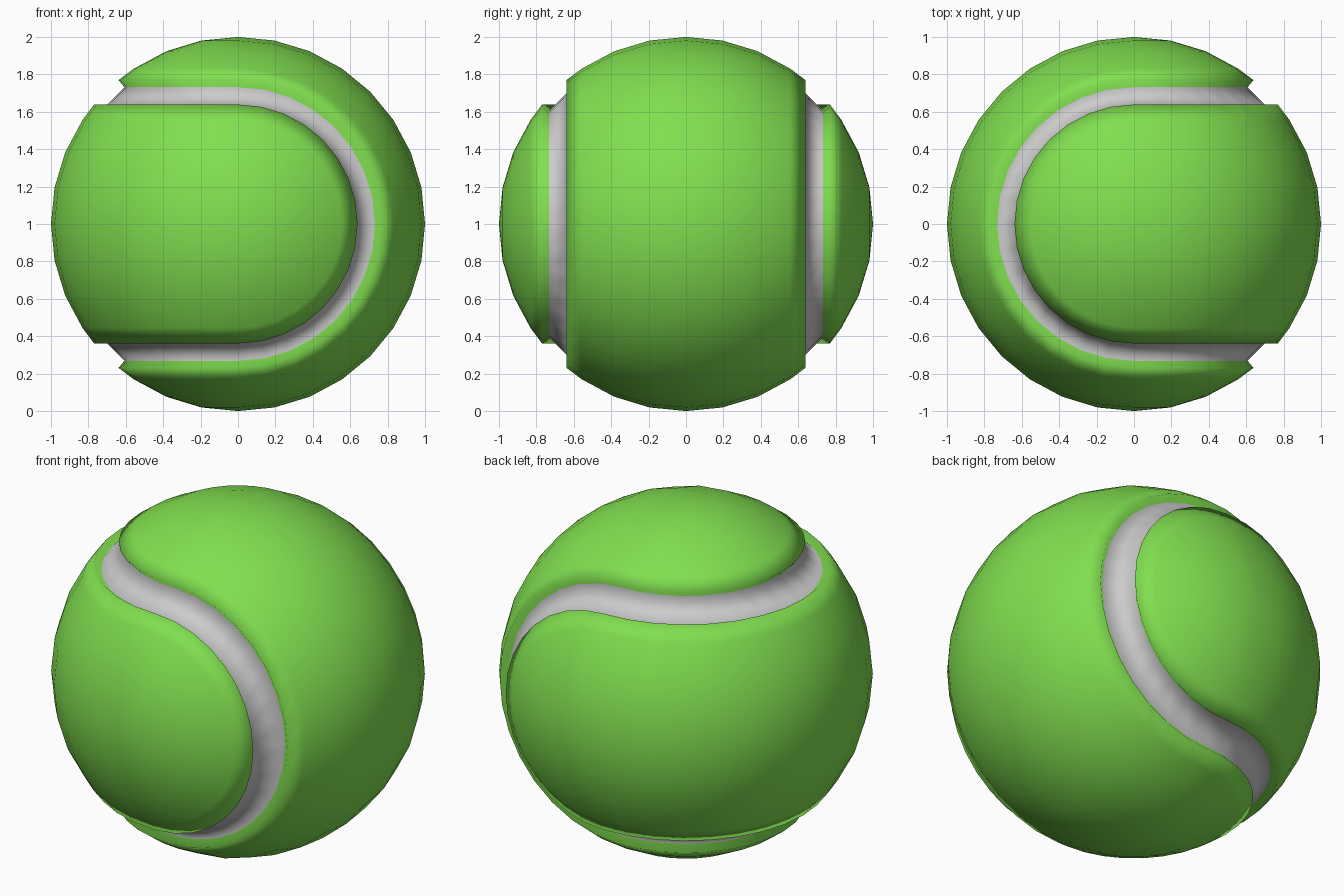
import bpy, bmesh
from math import sin, cos, radians, pi
from mathutils import Matrix

if "Cube" in bpy.data.objects:
    bpy.data.objects.remove(bpy.data.objects["Cube"])


def material(name, color):
    m = bpy.data.materials.new(name)
    m.diffuse_color = color
    m.use_nodes = True
    m.node_tree.nodes["Principled BSDF"].inputs["Base Color"].default_value = m.diffuse_color
    return m


# Quarter cross-section as (angle, radius): panel, groove, panel
EDGE, FLOOR = 39.7, 0.951
side = [(0, 1), (11.25, 1), (22.5, 1), (33.75, 1), (EDGE, 1), (EDGE, FLOOR)]
quarter = side + [(90 - a, r) for a, r in reversed(side)]
profile = quarter + [(180 - a, r) for a, r in reversed(quarter[:-1])]

bm = bmesh.new()

# Half ball: profile swept half a turn about the y axis (x > 0 side)
verts = [bm.verts.new((0, -r * cos(radians(a)), -r * sin(radians(a)))) for a, r in profile]
edges = [bm.edges.new(pair) for pair in zip(verts, verts[1:])]
bmesh.ops.spin(bm, geom=verts + edges, cent=(0, 0, 0), axis=(0, -1, 0),
               angle=pi, steps=16, use_duplicate=False)
if max(v.co.x for v in bm.verts) < 0.5:
    bmesh.ops.scale(bm, vec=(-1, 1, 1), verts=bm.verts[:])

# Other half: the same shape turned half a turn, so the seam interlocks
copy = bmesh.ops.duplicate(bm, geom=bm.verts[:] + bm.edges[:] + bm.faces[:])
turned = [g for g in copy["geom"] if isinstance(g, bmesh.types.BMVert)]
bmesh.ops.rotate(bm, verts=turned, cent=(0, 0, 0), matrix=Matrix.Rotation(pi, 3, (0, 1, 1)))
bmesh.ops.remove_doubles(bm, verts=bm.verts[:], dist=0.0005)
bmesh.ops.recalc_face_normals(bm, faces=bm.faces[:])

# Groove floor is grey, panels and groove walls are green
for f in bm.faces:
    f.smooth = True
    f.material_index = 1 if max(v.co.length for v in f.verts) < 0.97 else 0
bmesh.ops.translate(bm, vec=(0, 0, 1), verts=bm.verts[:])

mesh = bpy.data.meshes.new("tennis_ball")
bm.to_mesh(mesh)
bm.free()
mesh.materials.append(material("green_felt", (0.22, 0.74, 0.08, 1)))
mesh.materials.append(material("grey_seam", (0.8, 0.8, 0.8, 1)))
ball = bpy.data.objects.new("tennis_ball", mesh)
bpy.context.collection.objects.link(ball)
